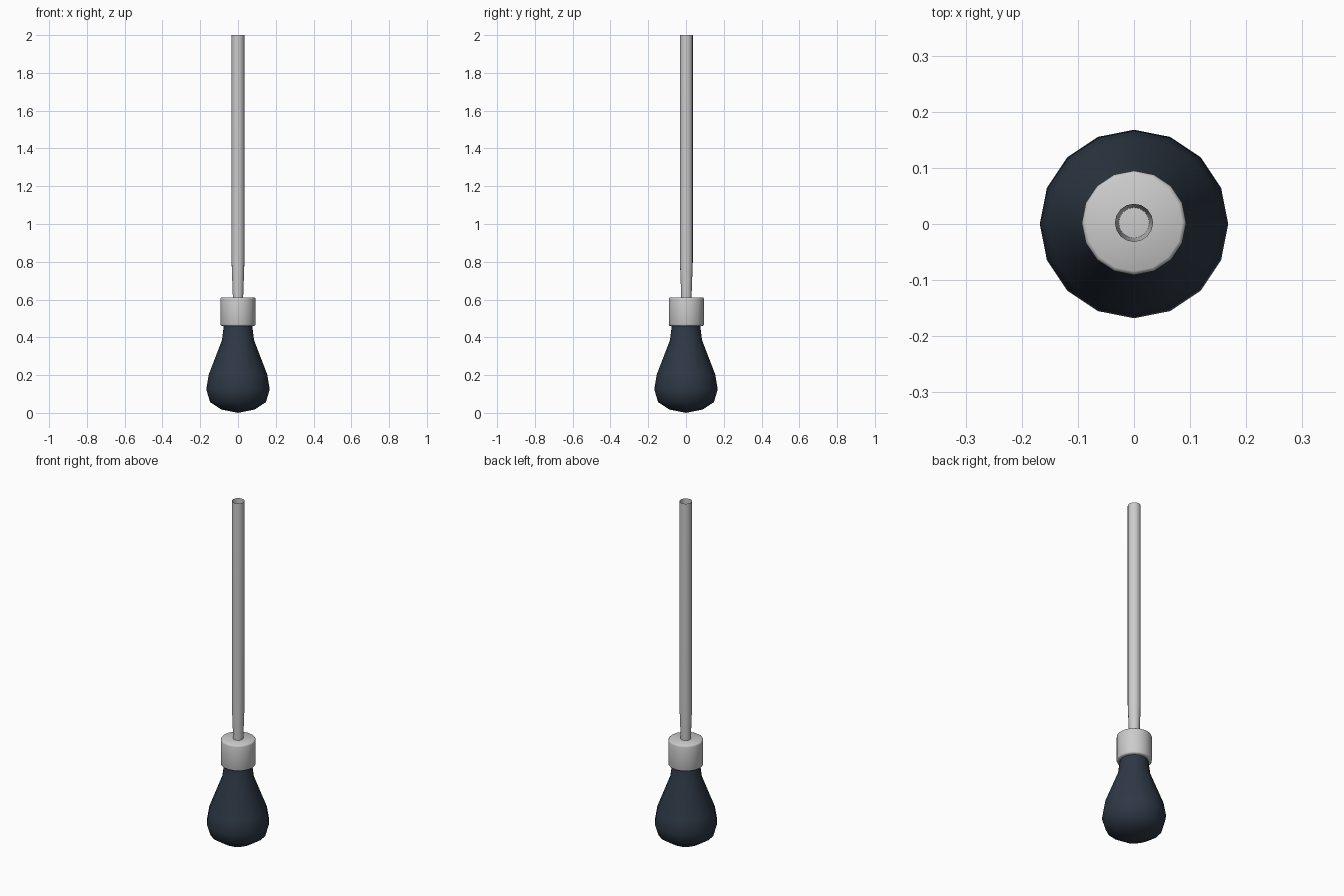
import bpy, bmesh
from math import cos, sin, pi, radians

if "Cube" in bpy.data.objects:
    bpy.data.objects.remove(bpy.data.objects["Cube"])


def lathe(name, profile, sides, angle, y=0.0, color=None):
    """Revolve (radius, z) points around z; radius 0 closes with a pole."""
    bm = bmesh.new()
    rings = []
    for r, z in profile:
        if r == 0:
            rings.append([bm.verts.new((0, y, z))])
        else:
            rings.append([bm.verts.new((r * cos(2 * pi * i / sides), y + r * sin(2 * pi * i / sides), z))
                          for i in range(sides)])
    for a, b in zip(rings, rings[1:]):
        for i in range(sides):
            j = (i + 1) % sides
            if len(a) == 1:
                bm.faces.new((a[0], b[j], b[i]))
            elif len(b) == 1:
                bm.faces.new((a[i], a[j], b[0]))
            else:
                bm.faces.new((a[i], a[j], b[j], b[i]))
    mesh = bpy.data.meshes.new(name)
    bm.to_mesh(mesh)
    bm.free()
    obj = bpy.data.objects.new(name, mesh)
    bpy.context.collection.objects.link(obj)
    if color:
        mat = bpy.data.materials.new(name + "_paint")
        mat.diffuse_color = color
        mat.use_nodes = True
        mat.node_tree.nodes["Principled BSDF"].inputs["Base Color"].default_value = mat.diffuse_color
        mesh.materials.append(mat)
    bpy.ops.object.select_all(action='DESELECT')
    obj.select_set(True)
    bpy.context.view_layer.objects.active = obj
    bpy.ops.object.shade_smooth_by_angle(angle=radians(angle))
    return obj


# Pear-shaped dark handle
lathe("handle",
      [(0, 0), (0.088, 0.018), (0.148, 0.057), (0.168, 0.125), (0.155, 0.203),
       (0.085, 0.385), (0.074, 0.47)],
      16, 60, color=(0.027, 0.04, 0.06, 1))

# Metal collar with softened rims
lathe("collar",
      [(0, 0.46), (0.086, 0.46), (0.091, 0.463), (0.093, 0.469),
       (0.093, 0.602), (0.091, 0.609), (0.086, 0.612), (0, 0.612)],
      16, 50, y=0.002)

# Open-ended shaft, tapering into the collar
lathe("shaft", [(0.027, 0.605), (0.034, 0.8), (0.034, 2.0)], 16, 40, y=0.002)
